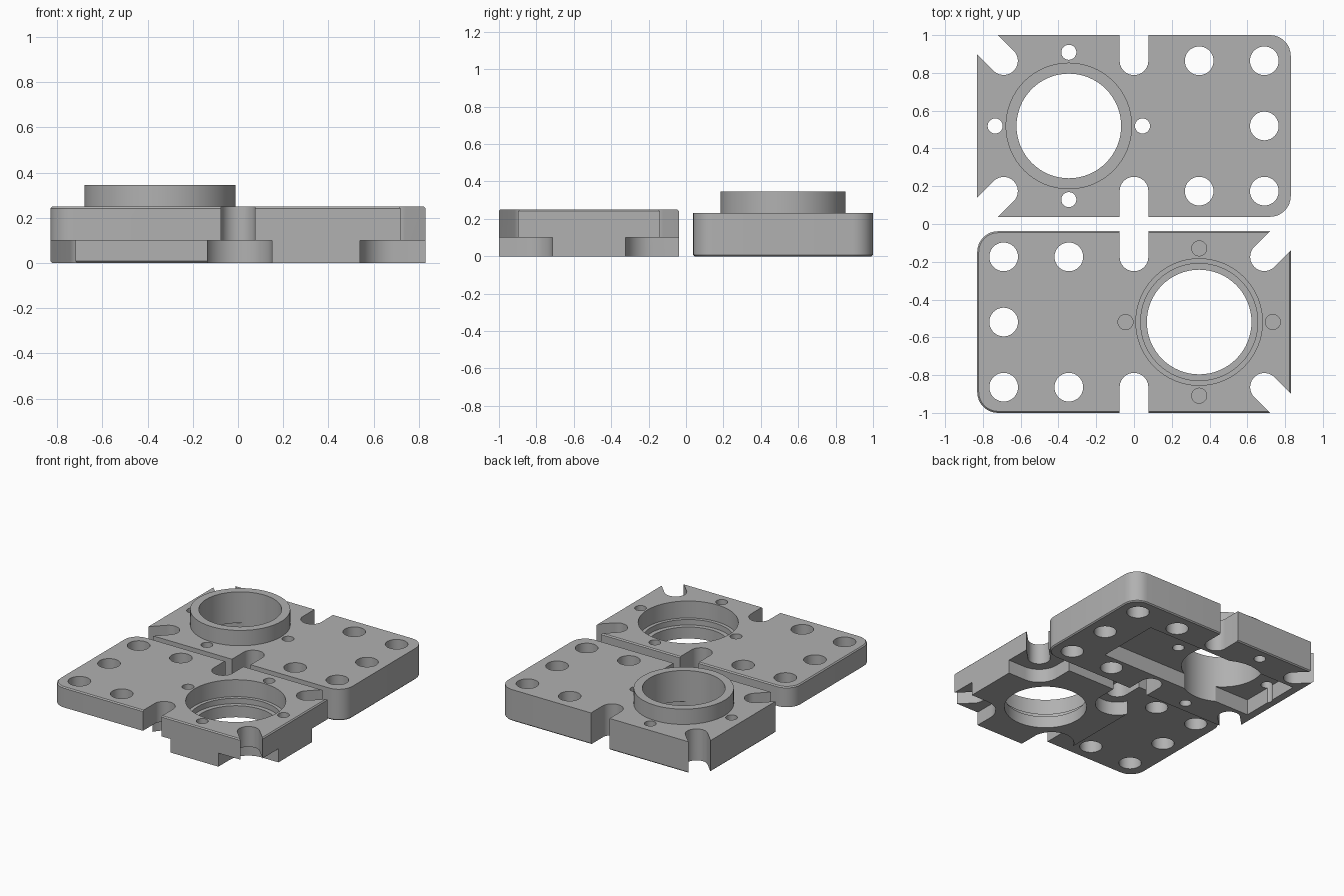
import bpy, bmesh, math
from mathutils import Matrix, Vector

if "Cube" in bpy.data.objects:
    bpy.data.objects.remove(bpy.data.objects["Cube"])

GREY = bpy.data.materials.new("machined_grey")
GREY.diffuse_color = (0.44, 0.44, 0.44, 1)
GREY.use_nodes = True
GREY.node_tree.nodes["Principled BSDF"].inputs["Base Color"].default_value = GREY.diffuse_color
HX, HY, P = 0.83, 0.481, 0.345      # plate half sizes and hole pitch
BORE = (-P, 0)                      # centre of the large bore


def make_object(name, bm):
    bmesh.ops.recalc_face_normals(bm, faces=bm.faces)
    mesh = bpy.data.meshes.new(name)
    bm.to_mesh(mesh)
    bm.free()
    mesh.materials.append(GREY)
    ob = bpy.data.objects.new(name, mesh)
    bpy.context.collection.objects.link(ob)
    return ob


def prism(name, points, z0, z1, chamfer=None):
    bm = bmesh.new()
    face = bm.faces.new([bm.verts.new((x, y, z0)) for x, y in points])
    new = bmesh.ops.extrude_face_region(bm, geom=[face])["geom"]
    bmesh.ops.translate(bm, vec=(0, 0, z1 - z0),
                        verts=[g for g in new if isinstance(g, bmesh.types.BMVert)])
    if chamfer is not None:
        rim = [e for e in bm.edges if all(abs(v.co.z - chamfer) < 1e-5 for v in e.verts)]
        bmesh.ops.bevel(bm, geom=rim, offset=0.008, segments=1, affect='EDGES')
    return make_object(name, bm)


def cylinder(c, r, z0, z1, n=40):
    pts = [(c[0] + r * math.cos(2 * math.pi * i / n),
            c[1] + r * math.sin(2 * math.pi * i / n)) for i in range(n)]
    return prism("cutter", pts, z0, z1)


def slot(c, r, angle, z0, z1, length=0.5, n=20):
    # round end at c, running straight out along the angle
    d = Vector((math.cos(angle), math.sin(angle)))
    c = Vector(c)
    pts = []
    for i in range(n + 1):
        a = angle + math.pi / 2 + math.pi * i / n
        pts.append(c + r * Vector((math.cos(a), math.sin(a))))
    side = Vector((-d.y, d.x)) * r
    pts += [c + d * length - side, c + d * length + side]
    return prism("cutter", pts, z0, z1)


def box(x0, x1, y0, y1, z0, z1):
    return prism("cutter", [(x0, y0), (x1, y0), (x1, y1), (x0, y1)], z0, z1)


def combine(ob, tool, operation='DIFFERENCE'):
    mod = ob.modifiers.new("cut", 'BOOLEAN')
    mod.operation, mod.solver, mod.object = operation, 'EXACT', tool
    result = bpy.data.meshes.new_from_object(
        ob.evaluated_get(bpy.context.evaluated_depsgraph_get()))
    ob.modifiers.clear()
    ob.data = result
    bpy.data.objects.remove(tool)


def plate(name, z0, z1, chamfer):
    # rectangle with two rounded corners on the plain end
    r, pts = 0.11, [(-HX, HY), (-HX, -HY)]
    for cy, start in ((-HY + r, -math.pi / 2), (HY - r, 0)):
        for i in range(9):
            a = start + math.pi / 2 * i / 8
            pts.append((HX - r + r * math.cos(a), cy + r * math.sin(a)))
    return prism(name, pts, z0, z1, chamfer)


def cut_holes(ob):
    # bolt holes, side slots and diagonal corner slots
    for x, y in ((P, P), (2 * P, P), (2 * P, 0), (2 * P, -P), (P, -P)):
        combine(ob, cylinder((x, y), 0.076, -1, 1))
    for s in (1, -1):
        combine(ob, slot((0, s * P), 0.076, s * math.pi / 2, -1, 1))
        combine(ob, slot((-2 * P, s * P), 0.075, s * math.pi * 0.75, -1, 1))


def cut_pins(ob, z0):
    # four small pin holes around the bore
    for dx, dy in ((0.39, 0), (-0.39, 0), (0, 0.39), (0, -0.39)):
        combine(ob, cylinder((BORE[0] + dx, dy), 0.04, z0, 1, 24))


def finish(ob, y, turn):
    ob.data.transform(Matrix.Translation((0, y, 0)) @ Matrix.Rotation(turn, 4, 'Z'))
    bpy.ops.object.select_all(action='DESELECT')
    ob.select_set(True)
    bpy.context.view_layer.objects.active = ob
    bpy.ops.object.shade_smooth_by_angle(angle=math.radians(30))


# Plate with the raised collar and a pocket underneath
collar_plate = plate("collar_plate", 0, 0.232, 0)
combine(collar_plate, cylinder(BORE, 0.335, 0.15, 0.345, 64), 'UNION')
combine(collar_plate, box(-0.765, 0.49, -0.24, 0.24, -0.1, 0.115))
combine(collar_plate, cylinder(BORE, 0.277, -1, 1, 64))
cut_holes(collar_plate)
cut_pins(collar_plate, -1)
finish(collar_plate, 0.519, 0)

# Plate with the stepped socket: thin slab plus a thicker block under the bore
socket_plate = plate("socket_plate", 0.1, 0.25, 0.25)
block = box(-HX, 0.137, -HY, HY, 0, 0.15)
for s in (1, -1):
    # clearances around the slots
    combine(block, slot((0, s * P), 0.15, s * math.pi / 2, -0.1, 0.1))
    combine(block, slot((-2 * P, s * P), 0.15, s * math.pi / 2, -0.1, 0.1))
    combine(block, slot((-2 * P, s * P), 0.15, math.pi, -0.1, 0.1))
combine(socket_plate, block, 'UNION')
for radius, floor in ((0.335, 0.125), (0.31, 0.085), (0.277, -1)):
    combine(socket_plate, cylinder(BORE, radius, floor, 1, 64))
cut_holes(socket_plate)
cut_pins(socket_plate, 0.15)
finish(socket_plate, -0.519, math.pi)
